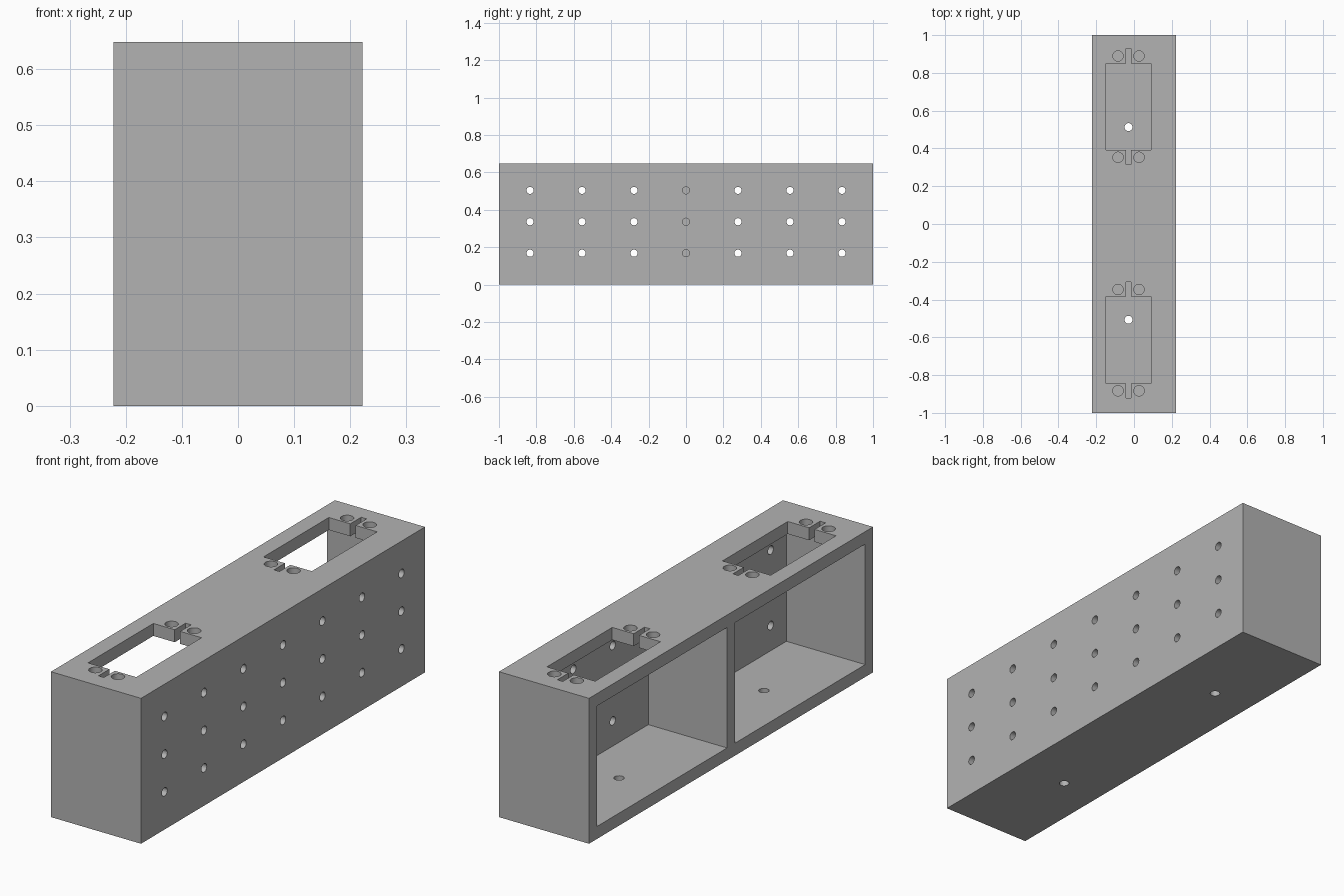
import bpy, bmesh
from math import radians
from mathutils import Matrix, Vector

cube = bpy.data.objects.get("Cube")
if cube:
    bpy.data.objects.remove(cube, do_unlink=True)

# Overall proportions
W, L, H = 0.444, 2.0, 0.648
WALL = 0.0556
AXIS_X = -0.029          # centre line of the top openings

grey = bpy.data.materials.new("plain grey")
grey.use_nodes = True
grey.diffuse_color = (0.45, 0.45, 0.45, 1)
grey.node_tree.nodes["Principled BSDF"].inputs["Base Color"].default_value = grey.diffuse_color


def box(bm, lo, hi):
    lo, hi = Vector(lo), Vector(hi)
    mat = Matrix.Translation((lo + hi) / 2) @ Matrix.Diagonal((*(hi - lo), 1))
    bmesh.ops.create_cube(bm, size=1, matrix=mat)


def cylinder(bm, centre, radius, depth, along_x=False):
    mat = Matrix.Translation(centre)
    if along_x:
        mat = mat @ Matrix.Rotation(radians(90), 4, "Y")
    bmesh.ops.create_cone(bm, cap_ends=True, segments=32, radius1=radius,
                          radius2=radius, depth=depth, matrix=mat)


def slotted_opening(bm, cy):
    """Rectangular opening with a narrow slot at both ends, as one prism."""
    hx, hy, sx, sy = 0.119, 0.23, 0.0135, 0.307
    corner = [(hx, hy), (sx, hy), (sx, sy)]
    outline = (corner + [(-x, y) for x, y in reversed(corner)]
               + [(-x, -y) for x, y in corner]
               + [(x, -y) for x, y in reversed(corner)])
    face = bm.faces.new([bm.verts.new((AXIS_X + x, cy + y, H - 0.1)) for x, y in outline])
    top = bmesh.ops.extrude_face_region(bm, geom=[face])["geom"]
    bmesh.ops.translate(bm, vec=(0, 0, 0.2),
                        verts=[v for v in top if isinstance(v, bmesh.types.BMVert)])


def finish(bm, name):
    bmesh.ops.recalc_face_normals(bm, faces=bm.faces)
    mesh = bpy.data.meshes.new(name)
    bm.to_mesh(mesh)
    bm.free()
    mesh.materials.append(grey)
    obj = bpy.data.objects.new(name, mesh)
    bpy.context.collection.objects.link(obj)
    return obj


# Solid block
bm = bmesh.new()
box(bm, (-W / 2, -L / 2, 0), (W / 2, L / 2, H))
body = finish(bm, "box_body")

# Two compartments open on the right side
pockets = bmesh.new()
for s in (-1, 1):
    ys = sorted((s * WALL / 2, s * (L / 2 - WALL)))
    box(pockets, (-W, ys[0], WALL), (W / 2 - WALL, ys[1], H - WALL))

# Slotted openings with screw holes in the top, one drain hole each in the floor
openings, holes = bmesh.new(), bmesh.new()
for cy, floor_y in ((0.621, 0.513), (-0.615, -0.507)):
    slotted_opening(openings, cy)
    for sx in (-1, 1):
        for sy in (-1, 1):
            cylinder(holes, (AXIS_X + sx * WALL, cy + sy * 0.268, H - 0.02), 0.0275, 0.12)
    cylinder(holes, (AXIS_X, floor_y, 0.02), 0.021, 0.12)

# Grid of holes through the left wall; the middle column ends in the divider
for col in range(-3, 4):
    for row in (1, 2, 3):
        cylinder(holes, (W / 2, col * 0.278, row * 0.168), 0.019, 0.14, along_x=True)

# Cut everything out of the block
bpy.context.view_layer.objects.active = body
for bm, name in ((pockets, "pocket_cutter"), (openings, "opening_cutter"), (holes, "hole_cutter")):
    cutter = finish(bm, name)
    cutter.hide_render = True
    mod = body.modifiers.new(name, "BOOLEAN")
    mod.operation, mod.solver, mod.object = "DIFFERENCE", "EXACT", cutter
    bpy.ops.object.modifier_apply(modifier=mod.name)
    bpy.data.objects.remove(cutter, do_unlink=True)

# Smooth hole walls, crisp edges
bpy.ops.object.select_all(action="DESELECT")
body.select_set(True)
bpy.ops.object.shade_smooth_by_angle(angle=radians(30))
